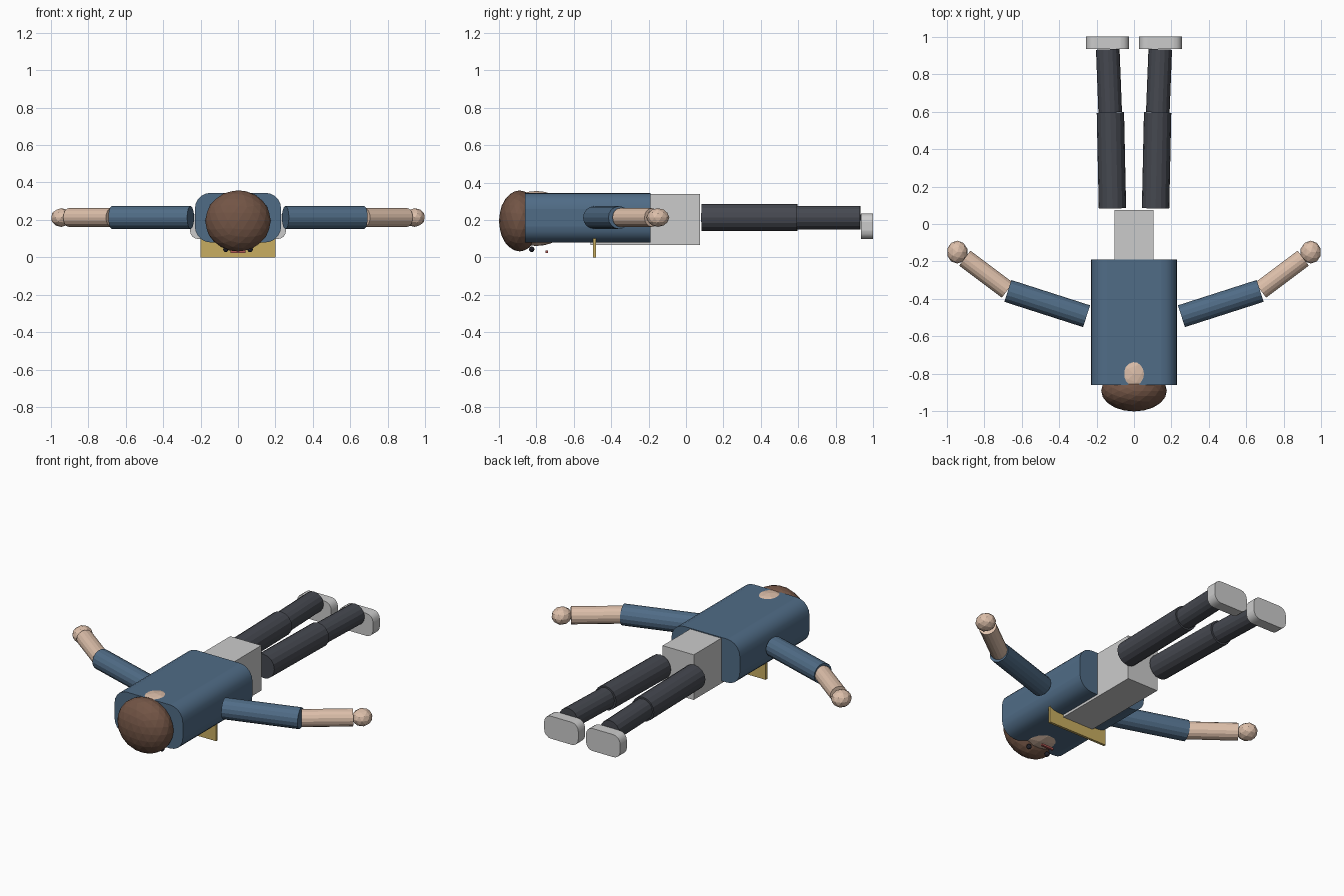
import bpy
from mathutils import Vector

if "Cube" in bpy.data.objects:
    bpy.data.objects.remove(bpy.data.objects["Cube"])


def material(name, rgb):
    m = bpy.data.materials.new(name)
    m.diffuse_color = (*rgb, 1)
    m.use_nodes = True
    m.node_tree.nodes["Principled BSDF"].inputs["Base Color"].default_value = m.diffuse_color
    return m


BLUE = material("shirt_blue", (0.08, 0.15, 0.24))
DARK = material("trouser_dark", (0.06, 0.065, 0.08))
SKIN = material("skin", (0.72, 0.52, 0.40))
HAIR = material("hair_brown", (0.17, 0.09, 0.06))
GOLD = material("gold", (0.58, 0.42, 0.12))
BLACK = material("eye_black", (0.02, 0.02, 0.03))
RED = material("mouth_red", (0.45, 0.10, 0.09))


def finish(name, mat):
    o = bpy.context.object
    o.name = name
    if mat:
        o.data.materials.append(mat)
    return o


def box(name, lo, hi, mat=None, round_y=0, segs=4):
    """Box between two corners; round_y rounds the edges that run along y."""
    lo, hi = Vector(lo), Vector(hi)
    bpy.ops.mesh.primitive_cube_add(size=1, location=(lo + hi) / 2)
    o = finish(name, mat)
    size = hi - lo
    for v in o.data.vertices:
        v.co = v.co * size
    if round_y:
        weights = o.data.attributes.new("bevel_weight_edge", 'FLOAT', 'EDGE')
        for e in o.data.edges:
            a, b = (o.data.vertices[i].co for i in e.vertices)
            weights.data[e.index].value = float(abs(a.y - b.y) > 1e-4)
        bev = o.modifiers.new("round", 'BEVEL')
        bev.limit_method = 'WEIGHT'
        bev.width = round_y
        bev.segments = segs
        bpy.ops.object.shade_smooth_by_angle(angle=0.6)
    return o


def limb(name, a, b, r, mat):
    a, b = Vector(a), Vector(b)
    bpy.ops.mesh.primitive_cylinder_add(vertices=16, radius=r, depth=(b - a).length,
                                        location=(a + b) / 2)
    o = finish(name, mat)
    o.rotation_euler = (b - a).to_track_quat('Z', 'Y').to_euler()
    return o


def ball(name, c, radii, mat, sub=3):
    bpy.ops.mesh.primitive_ico_sphere_add(subdivisions=sub, radius=1, location=c)
    o = finish(name, mat)
    o.scale = radii
    return o


# Body
box("torso", (-0.23, -0.86, 0.08), (0.23, -0.19, 0.345), BLUE, round_y=0.085, segs=5)
box("pelvis", (-0.105, -0.51, 0.065), (0.105, 0.075, 0.34))
box("chest_plate", (-0.2, -0.497, 0.0), (0.2, -0.482, 0.1), GOLD)

# Head
ball("hair", (0, -0.89, 0.195), (0.175, 0.11, 0.163), HAIR)
ball("head", (0, -0.80, 0.208), (0.16, 0.19, 0.147), SKIN)
box("mouth", (-0.04, -0.752, 0.024), (0.04, -0.739, 0.036), RED)

# Mirrored parts
Z = 0.213
for side, s in (("left", -1), ("right", 1)):
    ball("eye_" + side, (s * 0.065, -0.825, 0.043), (0.015,) * 3, BLACK, 2)
    limb("upper_arm_" + side, (s * 0.253, -0.492, Z), (s * 0.673, -0.357, Z), 0.061, BLUE)
    limb("forearm_" + side, (s * 0.675, -0.353, Z), (s * 0.903, -0.182, Z), 0.05, SKIN)
    ball("hand_" + side, (s * 0.943, -0.15, Z), (0.056, 0.061, 0.05), SKIN, 2)
    limb("thigh_" + side, (s * 0.115, 0.083, Z), (s * 0.126, 0.595, Z), 0.073, DARK)
    limb("shin_" + side, (s * 0.127, 0.595, Z), (s * 0.14, 0.932, Z), 0.063, DARK)
    x0, x1 = sorted((s * 0.026, s * 0.256))
    box("shoe_" + side, (x0, 0.935, 0.098), (x1, 1.0, 0.235), None, round_y=0.045)
